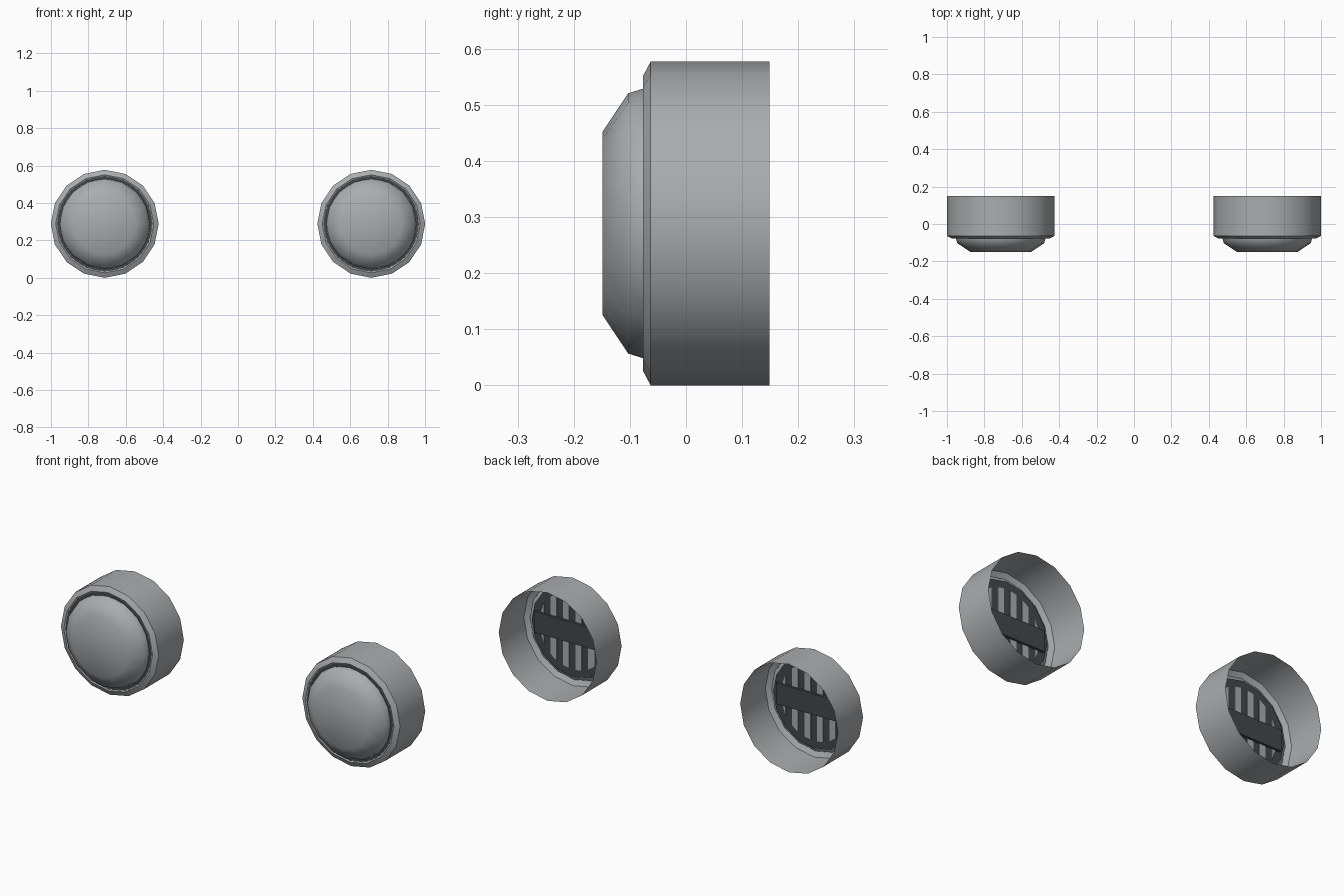
import bpy, bmesh, math

if "Cube" in bpy.data.objects:
    bpy.data.objects.remove(bpy.data.objects["Cube"])

CX, CZ, R = 0.7125, 0.2885, 0.2885


def material(name, rgb):
    m = bpy.data.materials.new(name)
    m.diffuse_color = (*rgb, 1)
    m.use_nodes = True
    m.node_tree.nodes["Principled BSDF"].inputs["Base Color"].default_value = m.diffuse_color
    return m


grey = material("housing grey", (0.40, 0.42, 0.43))
dark = material("dark grille", (0.055, 0.064, 0.068))


def finish(name, bm, mat, smooth=None):
    me = bpy.data.meshes.new(name)
    bm.to_mesh(me)
    bm.free()
    me.materials.append(mat)
    ob = bpy.data.objects.new(name, me)
    bpy.context.collection.objects.link(ob)
    if smooth:
        bpy.context.view_layer.objects.active = ob
        ob.select_set(True)
        bpy.ops.object.shade_smooth_by_angle(angle=math.radians(smooth))
        ob.select_set(False)
    return ob


def lathe(name, cx, profile, mat, n=16, cap=False, smooth=None, tooth=0.0):
    """Spin (radius, y) points about the lamp axis; tooth alternates the first radius."""
    bm = bmesh.new()
    rings = []
    for k, (r, y) in enumerate(profile):
        ring = []
        for i in range(n):
            a = 2 * math.pi * i / n
            rr = r - tooth * (i % 2) if k == 0 else r
            ring.append(bm.verts.new((cx + rr * math.cos(a), y, CZ + rr * math.sin(a))))
        rings.append(ring)
    for p, q in zip(rings, rings[1:]):
        for i in range(n):
            j = (i + 1) % n
            bm.faces.new((p[i], p[j], q[j], q[i]))
    if cap:
        bm.faces.new(rings[-1])
    return finish(name, bm, mat, smooth)


def prism(name, pts, y0, y1, mat):
    """Closed plate from an (x, z) outline."""
    bm = bmesh.new()
    a = [bm.verts.new((x, y0, z)) for x, z in pts]
    b = [bm.verts.new((x, y1, z)) for x, z in pts]
    bm.faces.new(a)
    bm.faces.new(b[::-1])
    for i in range(len(pts)):
        j = (i + 1) % len(pts)
        bm.faces.new((a[j], a[i], b[i], b[j]))
    bmesh.ops.recalc_face_normals(bm, faces=bm.faces[:])
    return finish(name, bm, mat)


for side, label in ((-1, "left"), (1, "right")):
    cx = side * CX
    # open tube with a bevelled front lip
    lathe(label + "_housing", cx,
          [(R, 0.149), (R, -0.063), (0.262, -0.077), (0.243, -0.067)], grey, smooth=30)
    # serrated dark gasket between lip and lens
    lathe(label + "_gasket", cx, [(0.257, -0.0745), (0.238, -0.0745)], dark, n=96, tooth=0.006)
    # domed lens
    lathe(label + "_lens", cx,
          [(0.242, -0.066), (0.240, -0.077), (0.232, -0.103), (0.163, -0.149)],
          grey, cap=True, smooth=60)
    # dark plate closing the lens, seen from behind
    lathe(label + "_back_plate", cx, [(0.242, -0.066), (0.242, -0.063)][::-1][:1] + [(0.2, -0.063)],
          dark, cap=True).data.flip_normals()
    # pale vertical slots
    w = 0.018
    for k in range(-3, 3):
        x = (k + 0.5) * 0.074
        l, r = x - w, min(x + w, 0.199)
        l = max(l, -0.199)
        hl, hr = (math.sqrt(0.2 ** 2 - v * v) for v in (l, r))
        prism(label + "_slot", [(cx + l, CZ - hl), (cx + r, CZ - hr),
                                (cx + r, CZ + hr), (cx + l, CZ + hl)],
              -0.065, -0.060, grey)
    # horizontal cross bar
    prism(label + "_cross_bar", [(cx - 0.215, CZ - 0.056), (cx + 0.215, CZ - 0.056),
                                 (cx + 0.215, CZ + 0.056), (cx - 0.215, CZ + 0.056)],
          -0.065, -0.048, dark)
